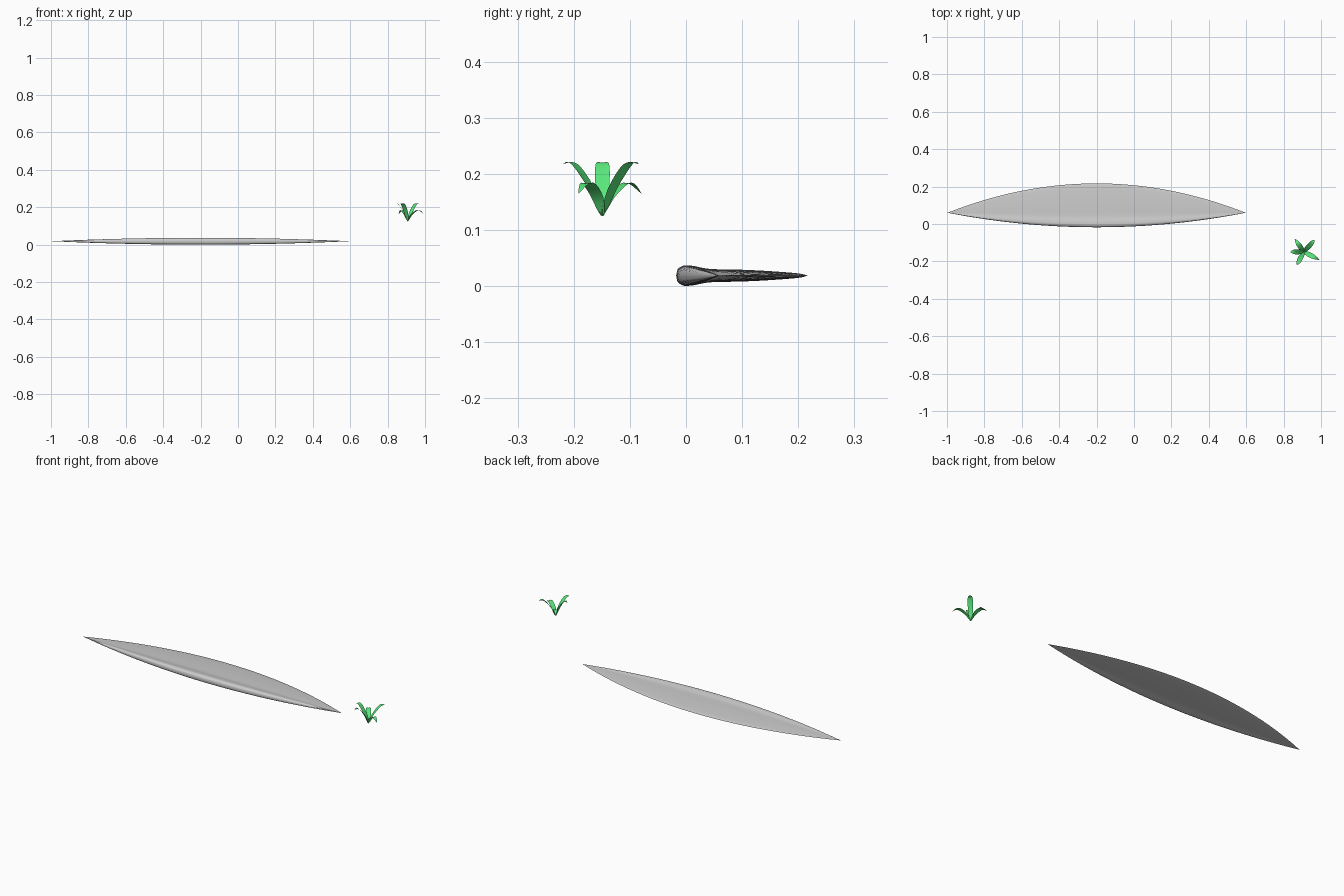
import bpy, bmesh, math
from mathutils import Vector

if "Cube" in bpy.data.objects:
    bpy.data.objects.remove(bpy.data.objects["Cube"])


def finish(bm, name, mat=None):
    bmesh.ops.recalc_face_normals(bm, faces=bm.faces)
    mesh = bpy.data.meshes.new(name)
    bm.to_mesh(mesh)
    bm.free()
    obj = bpy.data.objects.new(name, mesh)
    bpy.context.collection.objects.link(obj)
    if mat:
        mesh.materials.append(mat)
    bpy.ops.object.select_all(action='DESELECT')
    obj.select_set(True)
    bpy.context.view_layer.objects.active = obj
    bpy.ops.object.shade_smooth_by_angle(angle=math.radians(40))
    return obj


def smooth_path(pts, steps):
    """Catmull-Rom samples through the given points."""
    p = [Vector(q) for q in pts]
    p = [2 * p[0] - p[1]] + p + [2 * p[-1] - p[-2]]
    out = []
    for i in range(1, len(p) - 2):
        a, b, c, d = p[i - 1:i + 3]
        for k in range(steps):
            t = k / steps
            out.append(0.5 * (2 * b + (c - a) * t + (2 * a - 5 * b + 4 * c - d) * t * t
                              + (3 * b - a - 3 * c + d) * t ** 3))
    return out + [p[-2]]


# Long pointed body: teardrop section scaled along x towards two sharp tips
half = [(-0.0175, 0), (-0.015, .011), (-0.008, .0165), (0, .0183), (.015, .017),
        (.03, .0138), (.05, .0115), (.1, .0105), (.15, .008), (.2, .004), (.217, 0)]
upper = smooth_path(half, 3)
section = upper + [Vector((v.x, -v.y)) for v in reversed(upper[1:-1])]
CX, CY, CZ, HALF = -0.2, 0.06, 0.0185, 0.797
bm = bmesh.new()
rings, N = [], 56
for i in range(1, N):
    t = -math.cos(math.pi * i / N)
    s = 1 - t * t
    rings.append([bm.verts.new((CX + HALF * t, CY + (v.x - CY) * s, CZ + v.y * s))
                  for v in section])
n = len(section)
for a, b in zip(rings, rings[1:]):
    for j in range(n):
        bm.faces.new((a[j], a[(j + 1) % n], b[(j + 1) % n], b[j]))
for ring, x in ((rings[0], CX - HALF), (rings[-1], CX + HALF)):
    tip = bm.verts.new((x, CY, CZ))
    for j in range(n):
        bm.faces.new((ring[j], ring[(j + 1) % n], tip))
finish(bm, "pointed_body")

# Small plant: arching leaves fanned round one root point
green = bpy.data.materials.new("leaf_green")
green.diffuse_color = (0.1, 0.8, 0.2, 1)
green.use_nodes = True
green.node_tree.nodes["Principled BSDF"].inputs["Base Color"].default_value = green.diffuse_color
HIGH = [(0, .125), (.022, .172), (.05, .21), (.066, .22), (.079, .217)]
LOW = [(0, .125), (.02, .157), (.05, .18), (.07, .181), (.092, .165)]
ROOT = Vector((0.908, -0.149, 0))


def leaf(name, angle, path, reach):
    ang = math.radians(angle)
    out = Vector((math.cos(ang), math.sin(ang), 0))
    side = Vector((-out.y, out.x, 0))
    pts = smooth_path(path, 3)
    bm = bmesh.new()
    rows = []
    for i, p in enumerate(pts):
        u = i / (len(pts) - 1)
        w = 0.003 * (1 - u) + 0.0115 * math.sin(math.pi * u ** 0.85) ** 0.8 if u < 1 else 0.0004
        mid = ROOT + out * p.x * reach + Vector((0, 0, p.y))
        lift = Vector((0, 0, 0.12 * w))
        rows.append([bm.verts.new(mid + side * w * k + lift * abs(k)) for k in (-1, 0, 1)])
    for a, b in zip(rows, rows[1:]):
        for k in range(2):
            bm.faces.new((a[k], a[k + 1], b[k + 1], b[k]))
    finish(bm, name, green)


for i, (angle, path, reach) in enumerate([(-27, LOW, 1.02), (48, HIGH, 1.1), (125, LOW, .92),
                                          (180, HIGH, .92), (242, HIGH, 1.0)]):
    leaf(f"leaf_{i + 1}", angle, path, reach)
